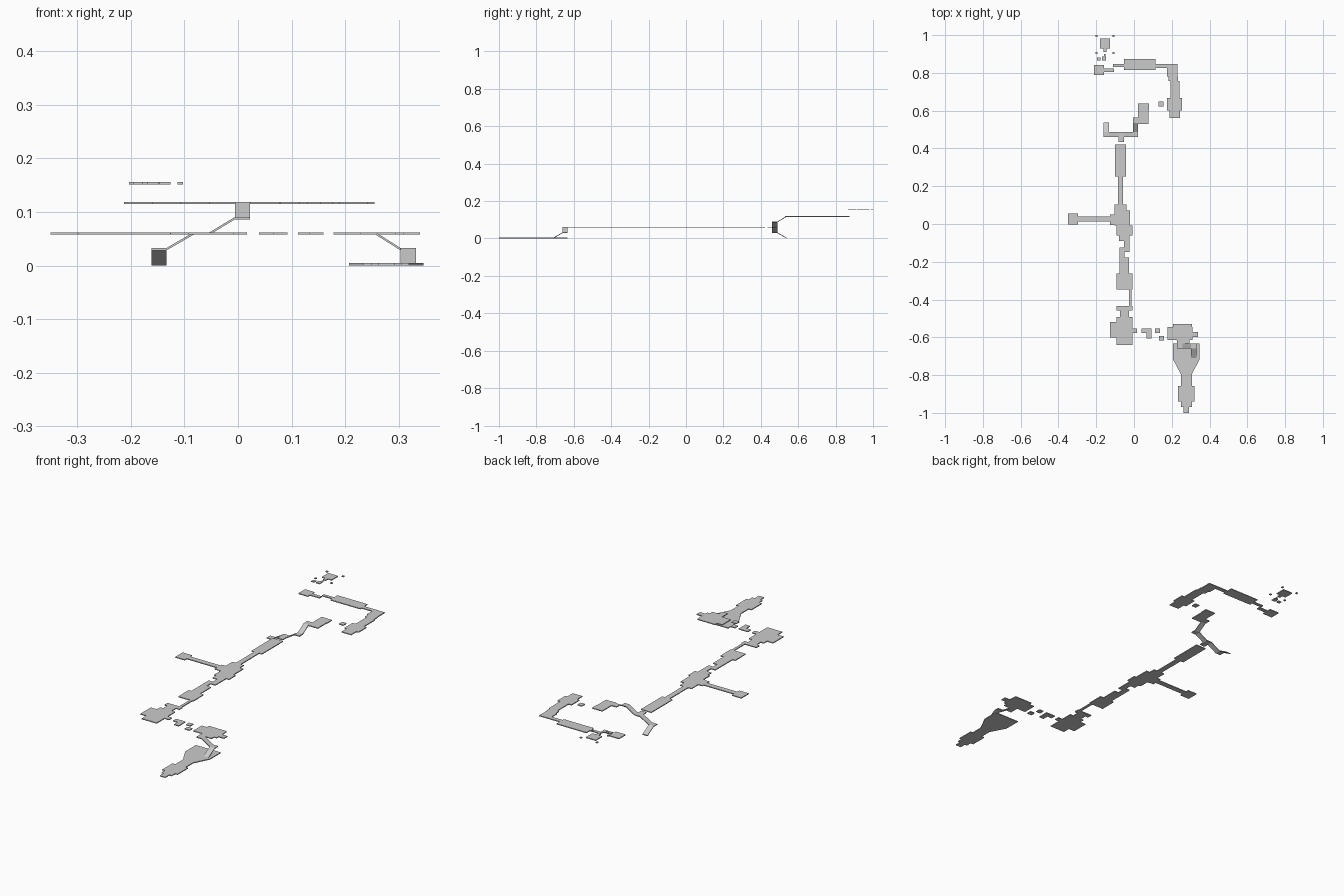
import bpy, bmesh

T = 0.0045  # slab thickness


def prism(name, pieces):
    """Each piece is a top outline [(x, y, z)...] extruded down by T."""
    bm = bmesh.new()
    for pts in pieces:
        top = [bm.verts.new(p) for p in pts]
        bot = [bm.verts.new((x, y, z - T)) for x, y, z in pts]
        n = len(pts)
        bm.faces.new(top)
        bm.faces.new(bot[::-1])
        for i in range(n):
            j = (i + 1) % n
            bm.faces.new((top[j], top[i], bot[i], bot[j]))
    bmesh.ops.recalc_face_normals(bm, faces=bm.faces)
    me = bpy.data.meshes.new(name)
    bm.to_mesh(me)
    bm.free()
    bpy.context.collection.objects.link(bpy.data.objects.new(name, me))


def rect(x0, x1, y0, y1, z):
    return [(x0, y0, z), (x1, y0, z), (x1, y1, z), (x0, y1, z)]


def floor(name, z, rects):
    prism(name, [rect(*r, z) for r in rects])


def ramp_x(xa, za, xb, zb, y0, y1):
    return [(xa, y0, za), (xb, y0, zb), (xb, y1, zb), (xa, y1, za)]


def ramp_y(ya, za, yb, zb, x0, x1):
    return [(x0, ya, za), (x1, ya, za), (x1, yb, zb), (x0, yb, zb)]


Z0, Z1, Z2, Z3 = 0.0045, 0.062, 0.119, 0.156
M0, M2 = 0.033, 0.0905  # half landings

# start path and flared hall on the lowest level
floor("entry_path", Z0, [
    (.262, .292, -1, -.968), (.249, .306, -.968, -.94),
    (.233, .319, -.94, -.857), (.249, .306, -.857, -.797)])
prism("flared_floor", [[(.249, -.797, Z0), (.306, -.797, Z0),
                        (.346, -.718, Z0), (.207, -.718, Z0)]])
floor("entry_hall", Z0, [(.207, .346, -.718, -.633)])

# first stair: north, landing, then west
prism("entry_ramps", [
    ramp_y(-.71, Z0, -.66, M0, .303, .332),
    rect(.303, .332, -.66, -.633, M0),
    ramp_x(.303, M0, .257, Z1, -.66, -.633)])

# second level, east platform
floor("east_platform", Z1, [
    (.207, .307, -.545, -.529), (.178, .31, -.613, -.545),
    (.228, .295, -.633, -.613), (.228, .257, -.66, -.633),
    (.31, .34, -.598, -.571)])

floor("stepping_stones", Z1, [
    (-.008, .017, -.577, -.552), (.039, .092, -.577, -.552),
    (.066, .092, -.607, -.577), (.112, .137, -.577, -.552),
    (.133, .16, -.618, -.593)])

floor("south_room", Z1, [
    (-.126, -.008, -.602, -.518), (-.092, -.008, -.64, -.602),
    (-.092, -.008, -.518, -.492), (-.075, -.027, -.492, -.458),
    (-.092, -.008, -.458, -.433)])

floor("main_corridor", Z1, [
    (-.027, -.013, -.433, -.347), (-.092, -.008, -.347, -.263),
    (-.077, -.05, -.263, -.125), (-.05, -.027, -.263, -.178),
    (-.053, -.024, -.147, -.09), (-.08, -.024, -.09, -.06),
    (-.092, -.008, -.06, -.008), (-.104, -.04, -.008, .104),
    (-.04, -.02, -.008, .071), (-.127, -.104, -.005, .05),
    (-.085, -.058, .104, .252), (-.101, -.043, .252, .422)])

floor("west_arm", Z1, [(-.244, -.127, .013, .04), (-.297, -.244, .013, .04),
                       (-.35, -.297, -.003, .056)])

# forked stair: down on the west, up on the east
floor("fork_landing", Z1, [(-.083, -.053, .435, .488)])
prism("down_ramps", [
    ramp_x(-.083, Z1, -.133, M0, .46, .488),
    rect(-.161, -.133, .46, .488, M0),
    ramp_y(.488, M0, .538, Z0, -.161, -.133)])
prism("up_ramps", [
    ramp_x(-.053, Z1, -.006, M2, .46, .488),
    rect(-.006, .022, .46, .488, M2),
    ramp_y(.488, M2, .535, Z2, -.006, .022)])

# third level loop
floor("upper_platform", Z2, [
    (.022, .077, .53, .602), (.022, .08, .602, .639), (-.006, .022, .535, .565)])
floor("upper_step", Z2, [(.13, .155, .623, .649)])
floor("upper_corridor", Z2, [
    (.189, .243, .56, .602), (.176, .255, .602, .666),
    (.193, .24, .666, .756), (.183, .234, .756, .782),
    (.176, .231, .782, .825), (.115, .231, .825, .846)])
floor("upper_gallery", Z2, [
    (-.053, .115, .815, .873), (-.111, -.053, .83, .846),
    (-.159, -.106, .804, .823), (-.213, -.159, .788, .841)])

# top level with corner markers
floor("top_platform", Z3, [
    (-.181, -.126, .93, .982), (-.162, -.146, .911, .93),
    (-.169, -.148, .866, .888), (-.196, -.178, .866, .882), (-.159, -.15, .888, .9)])
floor("corner_markers", Z3, [
    (x, x + .01, y, y + .01) for x in (-.203, -.113) for y in (.9, .99)])
